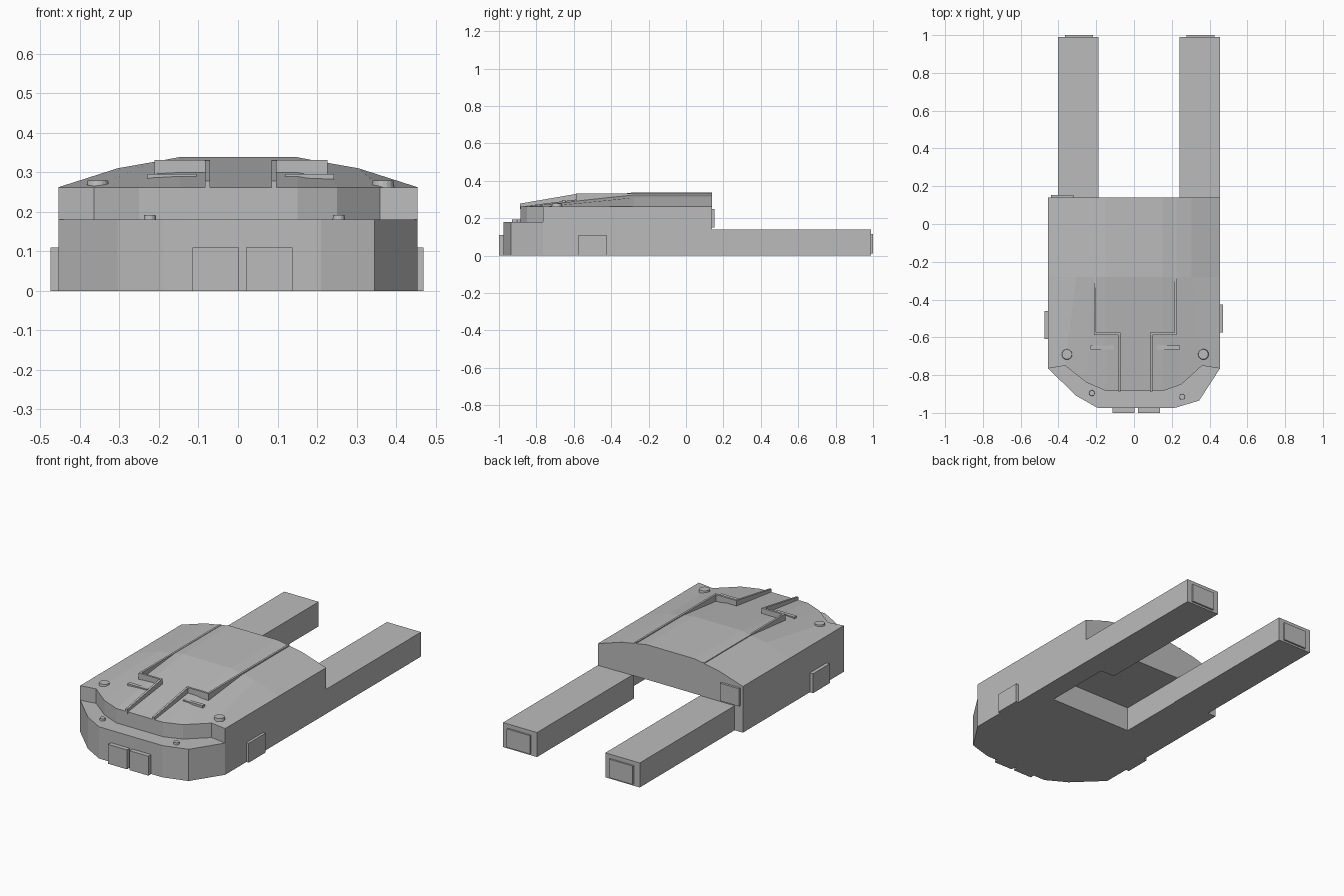
import bpy, bmesh
from mathutils import Vector

if "Cube" in bpy.data.objects:
    bpy.data.objects.remove(bpy.data.objects["Cube"], do_unlink=True)

grey = bpy.data.materials.new("plain_grey")
grey.use_nodes = True
grey.diffuse_color = (0.5, 0.5, 0.5, 1)
grey.node_tree.nodes["Principled BSDF"].inputs["Base Color"].default_value = (0.5, 0.5, 0.5, 1)


def finish(name, bm):
    bmesh.ops.recalc_face_normals(bm, faces=bm.faces)
    mesh = bpy.data.meshes.new(name)
    bm.to_mesh(mesh)
    bm.free()
    mesh.materials.append(grey)
    obj = bpy.data.objects.new(name, mesh)
    bpy.context.collection.objects.link(obj)
    return obj


def extrude(name, points, offset):
    """Closed prism from a flat outline pushed along an offset."""
    bm = bmesh.new()
    face = bm.faces.new([bm.verts.new(p) for p in points])
    new = bmesh.ops.extrude_face_region(bm, geom=[face], use_keep_orig=True)["geom"]
    verts = [g for g in new if isinstance(g, bmesh.types.BMVert)]
    bmesh.ops.translate(bm, verts=verts, vec=Vector(offset))
    return finish(name, bm)


def box(name, x, y, z):
    base = [(x[0], y[0], z[0]), (x[1], y[0], z[0]), (x[1], y[1], z[0]), (x[0], y[1], z[0])]
    return extrude(name, base, (0, 0, z[1] - z[0]))


def knob(name, x, y, z, radius, height):
    bm = bmesh.new()
    bmesh.ops.create_cone(bm, cap_ends=True, segments=16, radius1=radius,
                          radius2=radius * 0.9, depth=height)
    bmesh.ops.translate(bm, verts=bm.verts, vec=Vector((x, y, z)))
    return finish(name, bm)


# Lower hull with a chamfered nose and a recess under the rear
BACK = 0.14
nose = [(-0.455, -0.765), (-0.305, -0.91), (-0.19, -0.975),
        (0.21, -0.975), (0.345, -0.935), (0.455, -0.765)]
outline = [(-0.455, BACK)] + nose + [(0.455, BACK)]
hull = extrude("lower_hull", [(x, y, 0) for x, y in outline], (0, 0, 0.18))
cutter = box("rear_recess_cutter", (-0.19, 0.33), (-0.28, 0.3), (-0.1, 0.14))
cutter.hide_render = True
cut = hull.modifiers.new("rear_recess", "BOOLEAN")
cut.operation = "DIFFERENCE"
cut.object = cutter
cut.solver = "EXACT"
bpy.context.view_layer.objects.active = hull
bpy.ops.object.modifier_apply(modifier=cut.name)
bpy.data.objects.remove(cutter, do_unlink=True)

# Upper deck: vertical band below a faceted, sloping roof
front = [(-0.455, -0.765), (-0.365, -0.75), (-0.25, -0.84), (-0.145, -0.885),
         (0.15, -0.885), (0.25, -0.85), (0.36, -0.75), (0.455, -0.765)]
crown = [(-0.455, 0.262), (-0.305, 0.31), (-0.22, 0.325), (-0.15, 0.338)]
crown += [(-x, z) for x, z in reversed(crown)]
bm = bmesh.new()
rows = [[(x, y, 0.18) for x, y in front],
        [(x, y, 0.262) for x, y in front],
        [(x, -0.28, z) for x, z in crown],
        [(x, BACK, z) for x, z in crown],
        [(x, BACK, 0.18) for x, z in crown]]
rows = [[bm.verts.new(p) for p in row] for row in rows]
for a, b in zip(rows, rows[1:]):
    for i in range(len(a) - 1):
        bm.faces.new((a[i], a[i + 1], b[i + 1], b[i]))
for i in (0, -1):
    bm.faces.new([row[i] for row in rows])
bm.faces.new(rows[0] + rows[-1][::-1])
finish("upper_deck", bm)

# Raised roof ridges and slim vents, paired about the roof axis
AXIS = 0.007
for side, s in (("right", -1), ("left", 1)):
    def span(a, b):
        return sorted((AXIS + s * a, AXIS + s * b))
    box(side + "_long_ridge", span(0.208, 0.219), (-0.585, BACK), (0.25, 0.331))
    box(side + "_cross_ridge", span(0.078, 0.219), (-0.587, -0.575), (0.25, 0.331))
    x0, x1 = span(0.078, 0.09)
    fin = [(-0.888, 0.25), (-0.888, 0.278), (-0.58, 0.331), (-0.58, 0.25)]
    extrude(side + "_nose_ridge", [(x0, y, z) for y, z in fin], (x1 - x0, 0, 0))
    box(side + "_vent", span(0.112, 0.236), (-0.664, -0.643), (0.27, 0.296))

# Round caps on the roof and the nose ledge
for name, x, y, z, r, h in (("right_roof_cap", -0.355, -0.69, 0.27, 0.029, 0.018),
                            ("left_roof_cap", 0.367, -0.69, 0.27, 0.029, 0.018),
                            ("right_ledge_cap", -0.223, -0.895, 0.183, 0.016, 0.018),
                            ("left_ledge_cap", 0.255, -0.915, 0.183, 0.016, 0.018)):
    knob(name, x, y, z, r, h)

# Rear prongs with end plates
for side, x in (("right", (-0.403, -0.187)), ("left", (0.242, 0.455))):
    box(side + "_prong", x, (BACK - 0.02, 0.99), (0, 0.139))
    box(side + "_prong_plate", (x[0] + 0.037, x[1] - 0.03), (0.985, 1.0), (0.01, 0.115))

# Plates on the nose, flanks and rear
box("nose_plate_right", (-0.115, 0.003), (-1.0, -0.97), (0, 0.11))
box("nose_plate_left", (0.02, 0.138), (-1.0, -0.97), (0, 0.11))
box("right_flank_plate", (-0.475, -0.45), (-0.61, -0.46), (0, 0.11))
box("left_flank_plate", (0.45, 0.47), (-0.575, -0.425), (0, 0.11))
box("rear_plate", (-0.44, -0.32), (0.13, 0.153), (0.15, 0.25))
